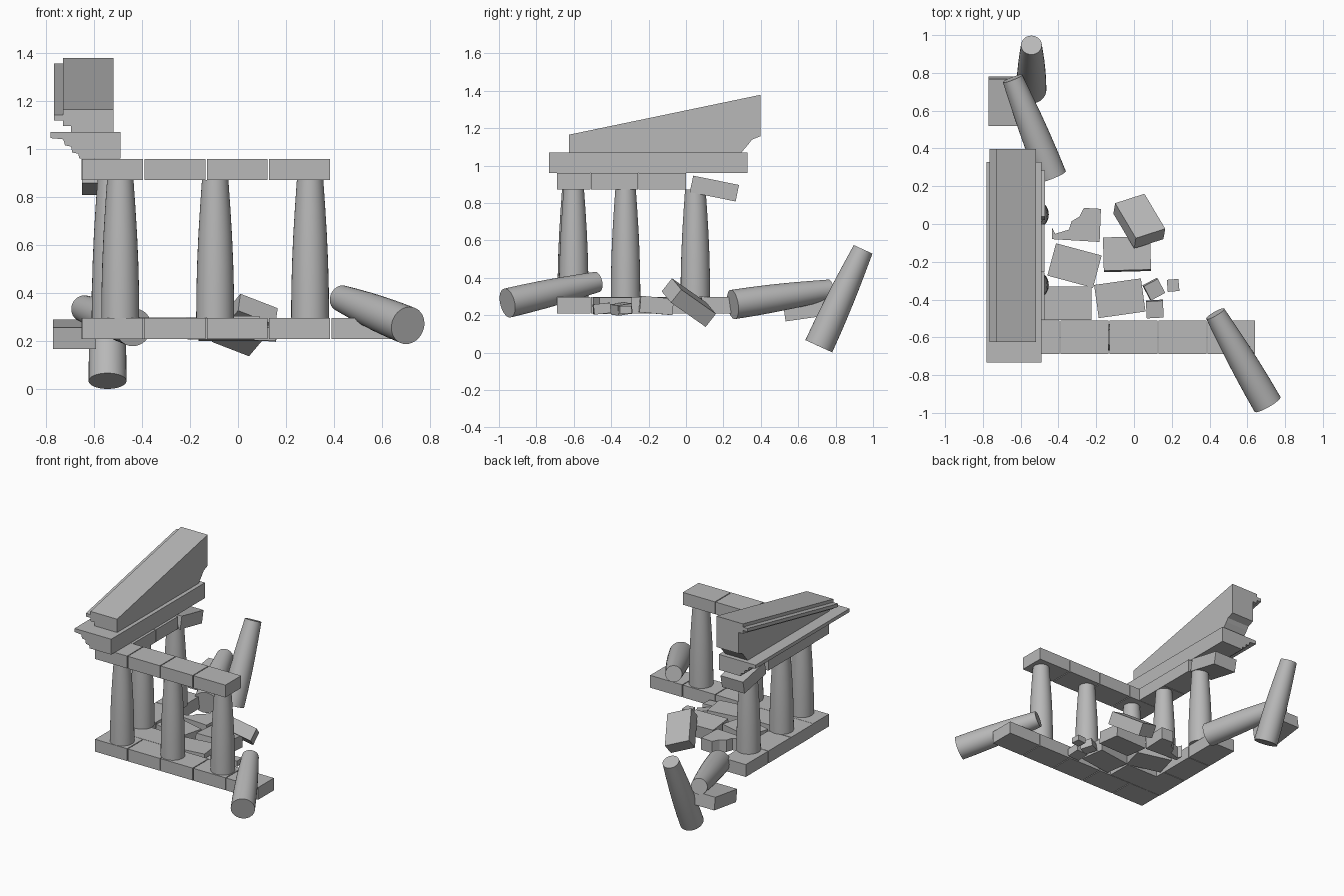
import bpy, bmesh, math
from mathutils import Vector, Matrix, Euler

if "Cube" in bpy.data.objects:
    bpy.data.objects.remove(bpy.data.objects["Cube"])

stone = bpy.data.materials.new("grey stone")
stone.diffuse_color = (0.48, 0.48, 0.48, 1)
stone.use_nodes = True
stone.node_tree.nodes["Principled BSDF"].inputs["Base Color"].default_value = stone.diffuse_color


def finish(name, bm):
    bmesh.ops.recalc_face_normals(bm, faces=bm.faces)
    me = bpy.data.meshes.new(name)
    bm.to_mesh(me)
    bm.free()
    me.materials.append(stone)
    ob = bpy.data.objects.new(name, me)
    bpy.context.collection.objects.link(ob)
    return ob


def block(name, center, size, rot=(0, 0, 0)):
    """Box with rotation in degrees."""
    bm = bmesh.new()
    m = (Matrix.Translation(center)
         @ Euler([math.radians(a) for a in rot]).to_matrix().to_4x4()
         @ Matrix.Diagonal((*size, 1)))
    bmesh.ops.create_cube(bm, size=1, matrix=m)
    return finish(name, bm)


def prism(name, pts, offset):
    """Extrude a flat outline of 3D points by an offset vector."""
    bm = bmesh.new()
    a = [bm.verts.new(p) for p in pts]
    b = [bm.verts.new(Vector(p) + Vector(offset)) for p in pts]
    bm.faces.new(a)
    bm.faces.new(b[::-1])
    for i in range(len(a)):
        j = (i + 1) % len(a)
        bm.faces.new((a[i], a[j], b[j], b[i]))
    return finish(name, bm)


def column(name, base, top, sides=32):
    """Tapered column with a slight swelling, wide end at base."""
    base, top = Vector(base), Vector(top)
    axis = top - base
    q = axis.to_track_quat('Z', 'Y')
    prof = [(0, .079), (.2, .078), (.4, .075), (.6, .070), (.8, .063), (1, .055)]
    bm = bmesh.new()
    rings = []
    for t, r in prof:
        rings.append([bm.verts.new(base + axis * t + q @ Vector(
            (r * math.cos(k * math.tau / sides), r * math.sin(k * math.tau / sides), 0)))
            for k in range(sides)])
    for lo, hi in zip(rings, rings[1:]):
        for k in range(sides):
            n = (k + 1) % sides
            bm.faces.new((lo[k], lo[n], hi[n], hi[k])).smooth = True
    # caps stay flat with sharp rims
    for ring in (rings[0], rings[-1]):
        f = bm.faces.new(ring)
        for e in f.edges:
            e.smooth = False
    return finish(name, bm)


# Front row: foundation blocks and beams above
for i in range(5):
    x = -0.521 + i * 0.259
    block("front_foundation", (x, -0.6, 0.253), (0.253, 0.178, 0.088))
    if i < 4:
        block("front_beam", (x, -0.6, 0.915), (0.253, 0.178, 0.088))

# Left row: foundation blocks and beams above
for i in range(3):
    y = -0.383 + i * 0.256
    block("side_foundation", (-0.562, y, 0.253), (0.178, 0.252, 0.088))
    if i < 2:
        block("side_beam", (-0.562, y, 0.915), (0.178, 0.252, 0.088))
block("slipping_beam", (-0.56, 0.152, 0.877), (0.178, 0.25, 0.09), (-11.5, 0, 0))

# Standing columns
for x, y in ((-0.49, -0.608), (-0.095, -0.6), (0.3, -0.6), (-0.53, -0.323), (-0.53, 0.05)):
    column("standing_column", (x, y, 0.297), (x, y, 0.871))

# Fallen columns
column("fallen_column_front", (0.707, -0.955, 0.265), (0.43, -0.475, 0.378))
column("fallen_column_side", (-0.434, 0.25, 0.257), (-0.643, 0.77, 0.336))
column("fallen_column_back", (-0.543, 0.71, 0.034), (-0.543, 0.947, 0.552))

# Stepped cornice running along the left row
steps = [(-.49, .96), (-.49, 1.07), (-.78, 1.07), (-.78, 1.045), (-.727, 1.04), (-.72, 1.015),
         (-.695, 1.01), (-.69, .985), (-.665, .98), (-.66, .96)]
prism("cornice", [(x, -0.732, z) for x, z in steps], (0, 1.06, 0))

# Broken half pediment: sloped body with raking mouldings on its outer side
y0, y1 = -0.625, 0.398
body = [(y0, 1.07), (y0, 1.165), (y1, 1.378), (y1, 1.157), (.352, 1.138), (.335, 1.115), (.296, 1.07)]
prism("pediment_body", [(-0.695, y, z) for y, z in body], (0.177, 0, 0))


def moulding(name, xa, xb, top, bottom):
    pts = [(xa, y0, 1.165 - top), (xa, y1, 1.378 - top),
           (xa, y1, 1.378 - bottom), (xa, y0, 1.165 - bottom)]
    prism(name, pts, (xb - xa, 0, 0))


moulding("pediment_moulding_inner", -0.728, -0.695, 0, 0.07)
moulding("pediment_moulding_outer", -0.765, -0.728, 0.023, 0.047)

# Fallen slabs on the floor inside
slab = (0.25, 0.177, 0.088)
block("floor_slab", (-0.315, -0.22, 0.254), slab, (0, 0, -15))
block("floor_slab", (-0.35, -0.42, 0.253), slab)
block("floor_slab", (-0.037, -0.16, 0.252), slab, (-5, 0, 1.5))
block("floor_slab", (-0.075, -0.393, 0.25), slab, (0, 0, 8))
block("outer_slab", (-0.68, 0.65, 0.229), (0.178, 0.25, 0.09), (8, 0, 0))

# Block tipped up on its edge
L, M, T = Vector((.11, -.185, .13)), Vector((.155, .05, -.06)), Vector((.0095, .055, .07))
o = Vector((0.028, 0.015, 0.267)) - (L + M + T) / 2
prism("tipped_block", [o, o + L, o + L + M, o + M], T)

# Jagged broken slab
jag = [(-.435, -.08), (-.433, -.022), (-.418, -.052), (-.345, -.03), (-.33, .015), (-.29, .038),
       (-.265, .085), (-.175, .08), (-.182, -.095)]
prism("broken_slab", [(x, y, 0.21) for x, y in jag], (0, 0, 0.085))

# Small rubble
block("rubble", (0.105, -0.345, 0.233), (0.085, 0.085, 0.055), (8, 4, 28))
block("rubble", (0.11, -0.45, 0.235), (0.09, 0.09, 0.055), (6, 0, 3))
block("rubble", (0.207, -0.325, 0.23), (0.062, 0.064, 0.04), (0, 0, 5))
